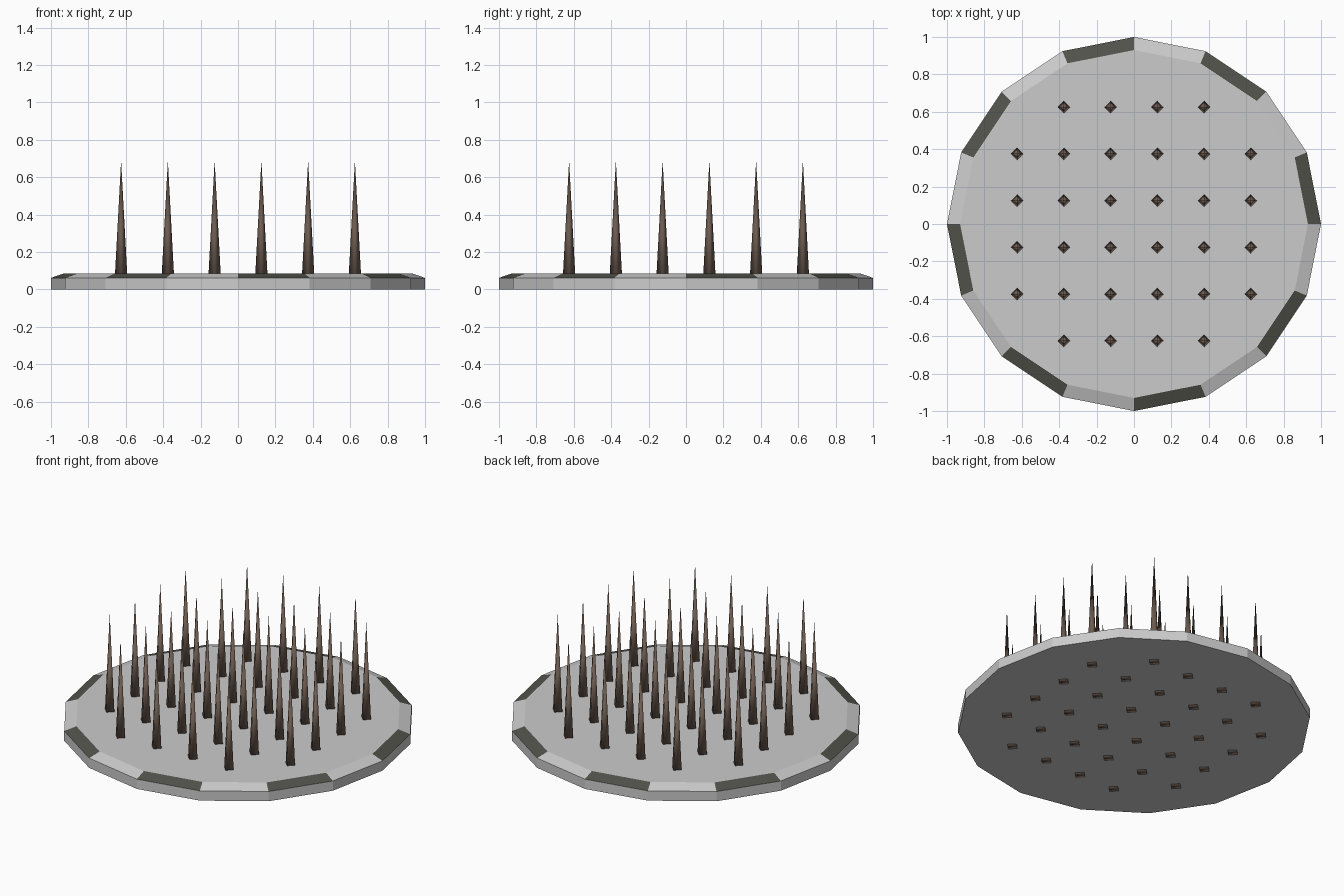
import bpy, bmesh, math

if "Cube" in bpy.data.objects:
    bpy.data.objects.remove(bpy.data.objects["Cube"])

def material(name, rgb):
    m = bpy.data.materials.new(name)
    m.diffuse_color = (*rgb, 1)
    m.use_nodes = True
    m.node_tree.nodes["Principled BSDF"].inputs["Base Color"].default_value = m.diffuse_color
    return m

light = material("light_grey", (0.60, 0.60, 0.60))
dark = material("dark_stripe", (0.085, 0.085, 0.070))
brown = material("rusty_brown", (0.15, 0.105, 0.08))

def finish(bm, name, mats):
    me = bpy.data.meshes.new(name)
    bm.to_mesh(me)
    bm.free()
    for m in mats:
        me.materials.append(m)
    ob = bpy.data.objects.new(name, me)
    bpy.context.collection.objects.link(ob)
    return ob

# 16-sided base plate with a chamfered rim in alternating colours
N = 16
bm = bmesh.new()
rings = []
for r, z in ((1.0, 0.001), (1.0, 0.062), (0.93, 0.086)):
    rings.append([bm.verts.new((r * math.cos(i * math.tau / N),
                                r * math.sin(i * math.tau / N), z)) for i in range(N)])
for k in range(2):
    for i in range(N):
        j = (i + 1) % N
        f = bm.faces.new((rings[k][i], rings[k][j], rings[k + 1][j], rings[k + 1][i]))
        f.material_index = 1 if k == 1 and i % 2 == 0 else 0
bm.faces.new(rings[2])
bm.faces.new(rings[0][::-1])
finish(bm, "base_plate", [light, dark])

# four-sided spikes on a 6 x 6 grid without the corners, passing through the plate
bm = bmesh.new()
R, TIP = 0.037, 0.69
for a in range(6):
    for b in range(6):
        if a in (0, 5) and b in (0, 5):
            continue
        x, y = -0.625 + 0.25 * a, -0.625 + 0.25 * b
        base = [bm.verts.new((x + R * math.cos(i * math.pi / 2),
                              y + R * math.sin(i * math.pi / 2), 0)) for i in range(4)]
        tip = bm.verts.new((x, y, TIP))
        for i in range(4):
            bm.faces.new((base[i], base[(i + 1) % 4], tip))
        bm.faces.new(base[::-1])
for f in bm.faces:
    f.smooth = True
finish(bm, "spikes", [brown])
